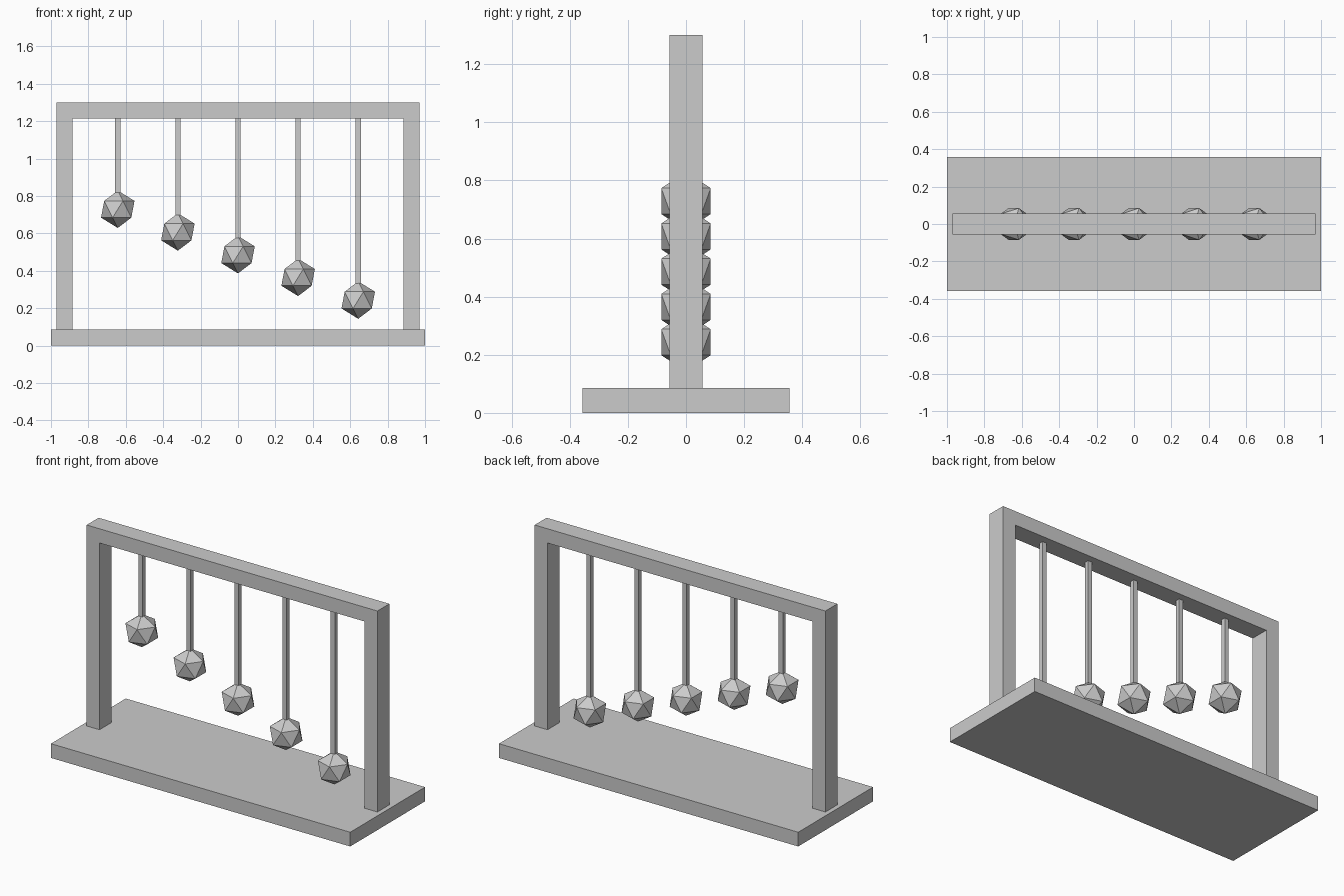
import bpy

old = bpy.data.objects.get("Cube")
if old:
    bpy.data.objects.remove(old, do_unlink=True)

# One plain grey for every part
grey = bpy.data.materials.new("light_grey")
grey.use_nodes = True
color = (0.6, 0.6, 0.6, 1)
grey.diffuse_color = color
grey.node_tree.nodes["Principled BSDF"].inputs["Base Color"].default_value = color


def finish(name):
    ob = bpy.context.object
    ob.name = name
    ob.data.materials.append(grey)
    return ob


def box(name, x, width, depth, bottom, top):
    bpy.ops.mesh.primitive_cube_add(size=1, location=(x, 0, (bottom + top) / 2))
    ob = bpy.context.object
    ob.scale = (width, depth, top - bottom)
    bpy.ops.object.transform_apply(location=False, rotation=False, scale=True)
    return finish(name)


BASE_TOP = 0.086
BEAM_BOTTOM = 1.214
TOP = 1.3
BAR = 0.086
FRAME_DEPTH = 0.114
FRAME_WIDTH = 1.943
RADIUS = 0.1

# Base and frame
box("base", 0, 2, 0.714, 0, BASE_TOP)
box("top_beam", 0, FRAME_WIDTH, FRAME_DEPTH, BEAM_BOTTOM, TOP)
for side, name in ((-1, "right_post"), (1, "left_post")):
    box(name, side * (FRAME_WIDTH - BAR) / 2, BAR, FRAME_DEPTH, BASE_TOP, BEAM_BOTTOM)

# Five hanging balls, each lower than the last
for i in range(5):
    x = (i - 2) * 0.3214
    z = 0.486 - (i - 2) * 0.1214
    box(f"rod_{i + 1}", x, 0.028, 0.028, z + RADIUS * 0.9, BEAM_BOTTOM)
    bpy.ops.mesh.primitive_ico_sphere_add(subdivisions=1, radius=RADIUS, location=(x, 0, z))
    finish(f"ball_{i + 1}")
